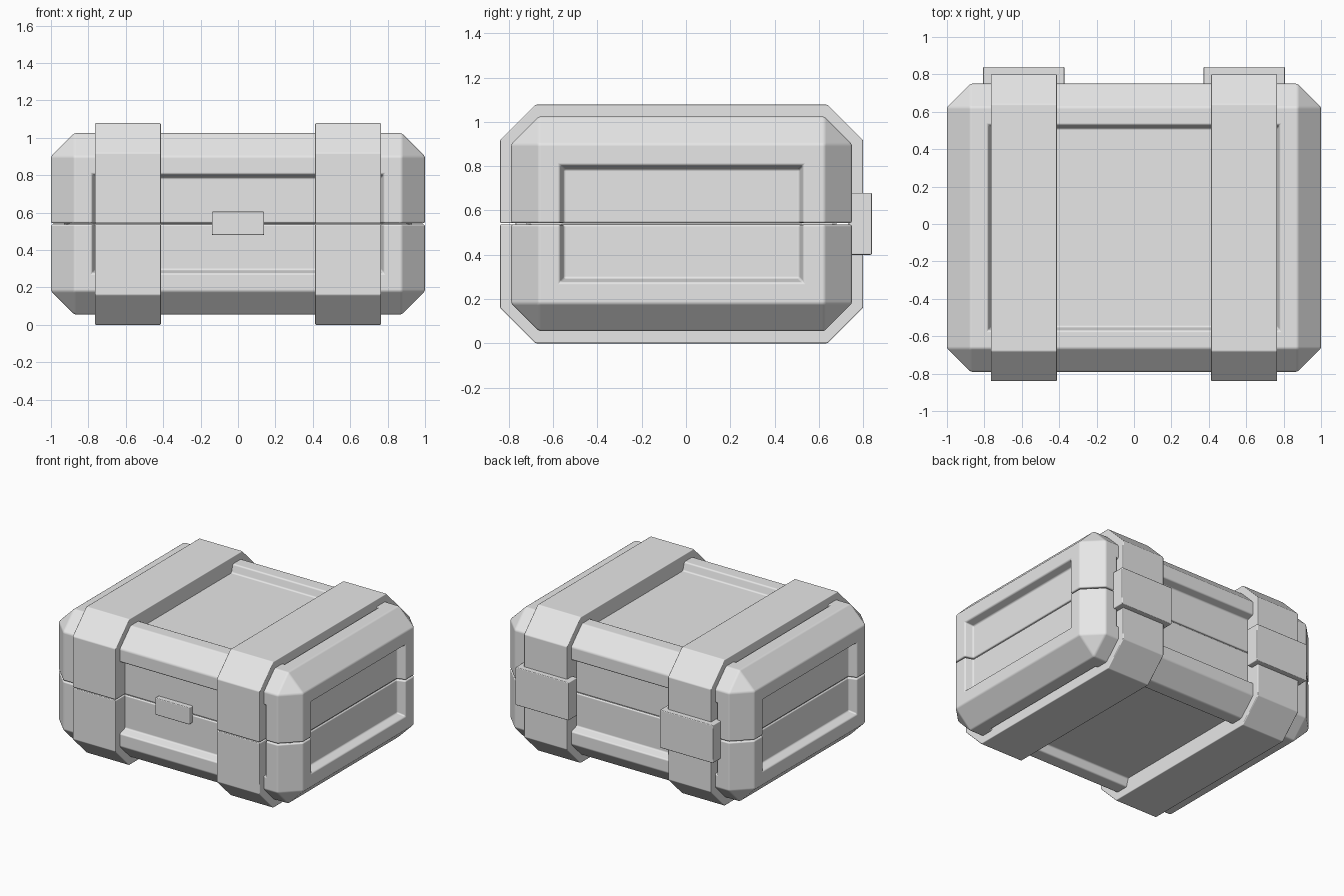
import bpy, bmesh, math
from mathutils import Vector

if "Cube" in bpy.data.objects:
    bpy.data.objects.remove(bpy.data.objects["Cube"])

SEAM, GAP = 0.54, 0.003

grey = bpy.data.materials.new("light_grey")
grey.use_nodes = True
grey.diffuse_color = (0.8, 0.8, 0.8, 1)
grey.node_tree.nodes["Principled BSDF"].inputs["Base Color"].default_value = (0.8, 0.8, 0.8, 1)


def box(lo, hi):
    """A bmesh box between two corners."""
    lo, hi = Vector(lo), Vector(hi)
    bm = bmesh.new()
    bmesh.ops.create_cube(bm, size=1)
    for v in bm.verts:
        v.co = (lo + hi) / 2 + v.co * (hi - lo)
    return bm


def chamfer(bm, edges, width):
    bmesh.ops.bevel(bm, geom=edges, offset=width, segments=1, affect='EDGES')
    bm.normal_update()


def half(bm, top):
    """Keep the part above or below the seam and close the cut."""
    part = bm.copy()
    side = 1 if top else -1
    cut = bmesh.ops.bisect_plane(
        part, geom=part.verts[:] + part.edges[:] + part.faces[:],
        plane_co=(0, 0, SEAM + side * GAP), plane_no=(0, 0, side), clear_inner=True)
    rim = [e for e in cut["geom_cut"] if isinstance(e, bmesh.types.BMEdge)]
    bmesh.ops.edgeloop_fill(part, edges=rim)
    bmesh.ops.recalc_face_normals(part, faces=part.faces[:])
    return part


def finish(name, bm, soft):
    """Turn the bmesh into an object with softened edges."""
    mesh = bpy.data.meshes.new(name)
    bm.to_mesh(mesh)
    bm.free()
    obj = bpy.data.objects.new(name, mesh)
    bpy.context.collection.objects.link(obj)
    mesh.materials.append(grey)
    if soft:
        mod = obj.modifiers.new("soft_edges", 'BEVEL')
        mod.width = soft
        mod.segments = 2
        mod.limit_method = 'ANGLE'
        mod.angle_limit = math.radians(30)
        mod.harden_normals = True
    bpy.ops.object.select_all(action='DESELECT')
    obj.select_set(True)
    bpy.context.view_layer.objects.active = obj
    bpy.ops.object.shade_smooth_by_angle(angle=math.radians(35))
    return obj


# Case body: chamfered box with a sunken panel on every side
body = box((-1, -0.79, 0.055), (1, 0.75, 1.025))
chamfer(body, body.edges[:], 0.125)
panels = [f for f in body.faces if max(abs(c) for c in f.normal) > 0.99]
bmesh.ops.inset_individual(body, faces=panels, thickness=0.135)
bmesh.ops.inset_individual(body, faces=panels, thickness=0.025, depth=-0.06)
finish("case_base", half(body, False), 0.01)
finish("case_lid", half(body, True), 0.01)
body.free()

# Core that closes the view through the seam
finish("inner_core", box((-0.93, -0.72, 0.3), (0.93, 0.68, 0.8)), 0)

# Bands and hinges on both sides
for side, label in ((1, "left"), (-1, "right")):
    x0, x1 = sorted((side * 0.412, side * 0.765))
    band = box((x0, -0.84, 0), (x1, 0.8, 1.078))
    along = [e for e in band.edges if abs(e.verts[0].co.x - e.verts[1].co.x) > 0.1]
    chamfer(band, along, 0.16)
    finish(label + "_band_lower", half(band, False), 0.006)
    finish(label + "_band_upper", half(band, True), 0.006)
    band.free()
    x0, x1 = sorted((side * 0.372, side * 0.807))
    finish(label + "_hinge", box((x0, 0.735, 0.4), (x1, 0.84, 0.68)), 0.006)

# Front latch
finish("front_latch", box((-0.14, -0.77, 0.48), (0.14, -0.7, 0.605)), 0.006)
